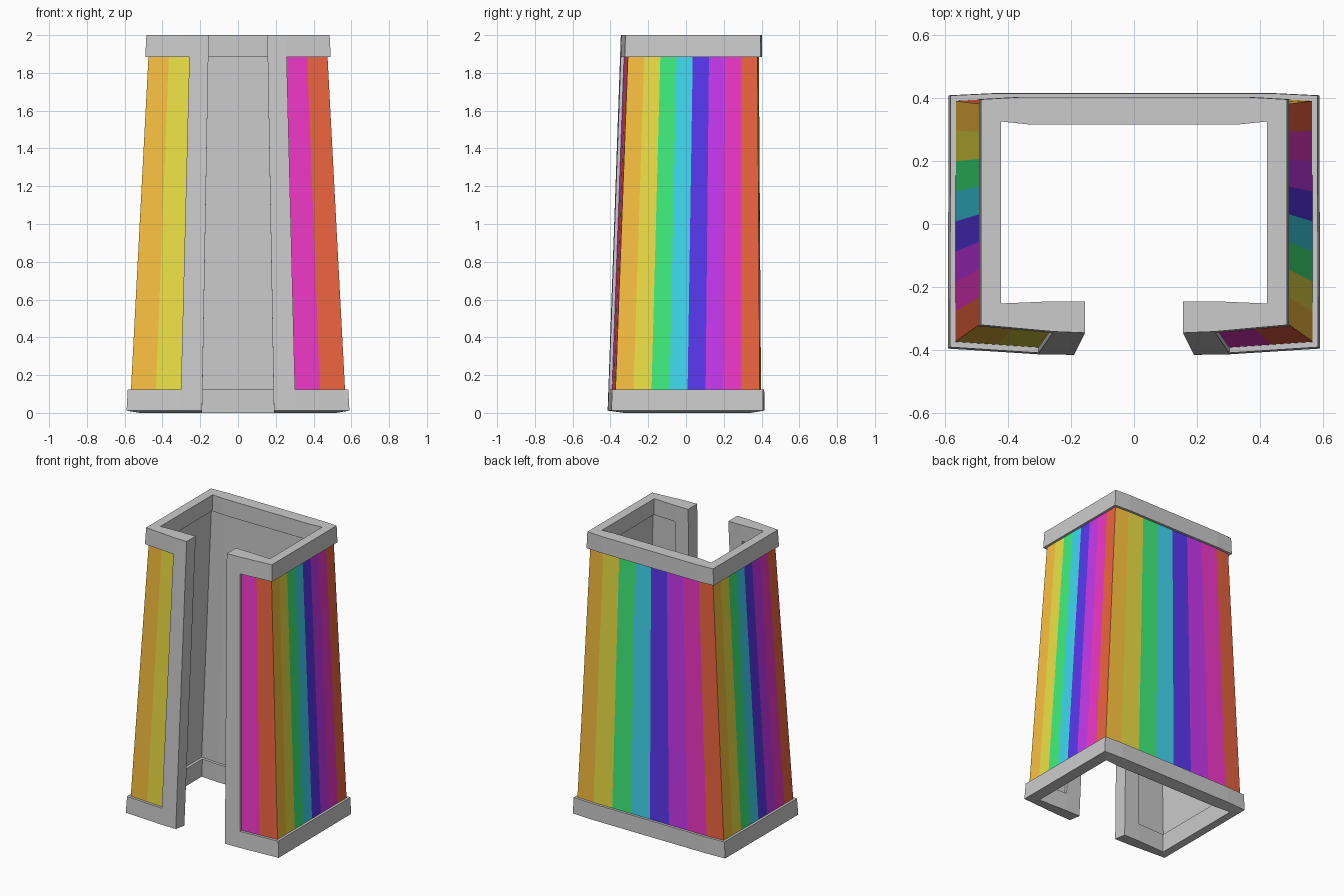
import bpy, bmesh
from mathutils import Vector as V

if "Cube" in bpy.data.objects:
    bpy.data.objects.remove(bpy.data.objects["Cube"])

# Plan sections, right half: outer base, outer top, inner base, inner top
GAP = [(.19, -.415), (.155, -.345), (.19, -.32), (.155, -.245)]
POST = [(.305, -.413), (.255, -.341), (.305, -.32), (.255, -.245)]
FRONT = [(.59, -.395), (.485, -.32), (.52, -.327), (.422, -.252)]
BACK = [(.588, .408), (.485, .395), (.52, .343), (.422, .325)]
BOW = [(.442, .415), (.364, .402), (.40, .333), (.335, .316)]


def key(k, s=1):
    return [V((p[0] * s, p[1])) for p in k]


def inset(sec, outer, inner, corner):
    # pull the outer line in and push the inner line out
    out = []
    for i, p in enumerate(sec):
        n = V(((1 if p.x > 0 else -1) if corner else 0, 1 if p.y > 0 else -1))
        out.append(p - n * outer if i < 2 else p + n * inner)
    return out


def band(name, secs, z0, z1, colours=None):
    # closed tapered wall running through the plan sections
    bm = bmesh.new()
    rows = []
    for ob, ot, ib, it in secs:
        row = []
        for b, t, z in ((ob, ot, z0), (ob, ot, z1), (ib, it, z1), (ib, it, z0)):
            p = b.lerp(t, z / 2)
            lift = .012 if b is ob and z == 0 else 0
            row.append(bm.verts.new((p.x, p.y, z + lift)))
        rows.append(row)
    for i, (a, b) in enumerate(zip(rows, rows[1:])):
        for j in range(4):
            k = (j + 1) % 4
            f = bm.faces.new((a[j], b[j], b[k], a[k]))
            if colours and j == 0:
                f.material_index = 1 + (6 + i) % 8
    bm.faces.new(rows[0])
    bm.faces.new(rows[-1])
    bmesh.ops.recalc_face_normals(bm, faces=bm.faces)
    me = bpy.data.meshes.new(name)
    bm.to_mesh(me)
    bm.free()
    for m in colours or []:
        me.materials.append(m)
    ob = bpy.data.objects.new(name, me)
    bpy.context.collection.objects.link(ob)


def material(name, rgb):
    m = bpy.data.materials.new(name)
    m.diffuse_color = (*rgb, 1)
    m.use_nodes = True
    m.node_tree.nodes["Principled BSDF"].inputs["Base Color"].default_value = m.diffuse_color
    return m


stripes = [material("frame_grey", (.8, .8, .8))] + [
    material(n, c) for n, c in (
        ("orange", (.95, .53, .05)), ("yellow", (.85, .75, .06)),
        ("green", (.05, .87, .2)), ("cyan", (.05, .69, .87)),
        ("blue", (.1, .04, .87)), ("purple", (.58, .04, .87)),
        ("magenta", (.87, .04, .58)), ("red", (.85, .13, .05)))]

# Top and bottom frames
half = [POST, FRONT, BACK, BOW]
ring = [key(k) for k in half] + [key(k, -1) for k in reversed(half)]
band("bottom_frame", ring, 0, .125)
band("top_frame", ring, 1.885, 2)

# Posts either side of the front opening
band("right_post", [key(GAP), key(POST)], 0, 2)
band("left_post", [key(GAP, -1), key(POST, -1)], 0, 2)

# Striped wall, recessed inside and out, eight stripes a side
keys = [inset(s, .017, .02, i in (1, 2, 5, 6)) for i, s in enumerate(ring)]
wall = [keys[0]]
for a, b, n in zip(keys, keys[1:], (2, 8, 1, 6, 1, 8, 2)):
    wall += [[p.lerp(q, k / n) for p, q in zip(a, b)] for k in range(1, n + 1)]
band("striped_wall", wall, .115, 1.895, stripes)
